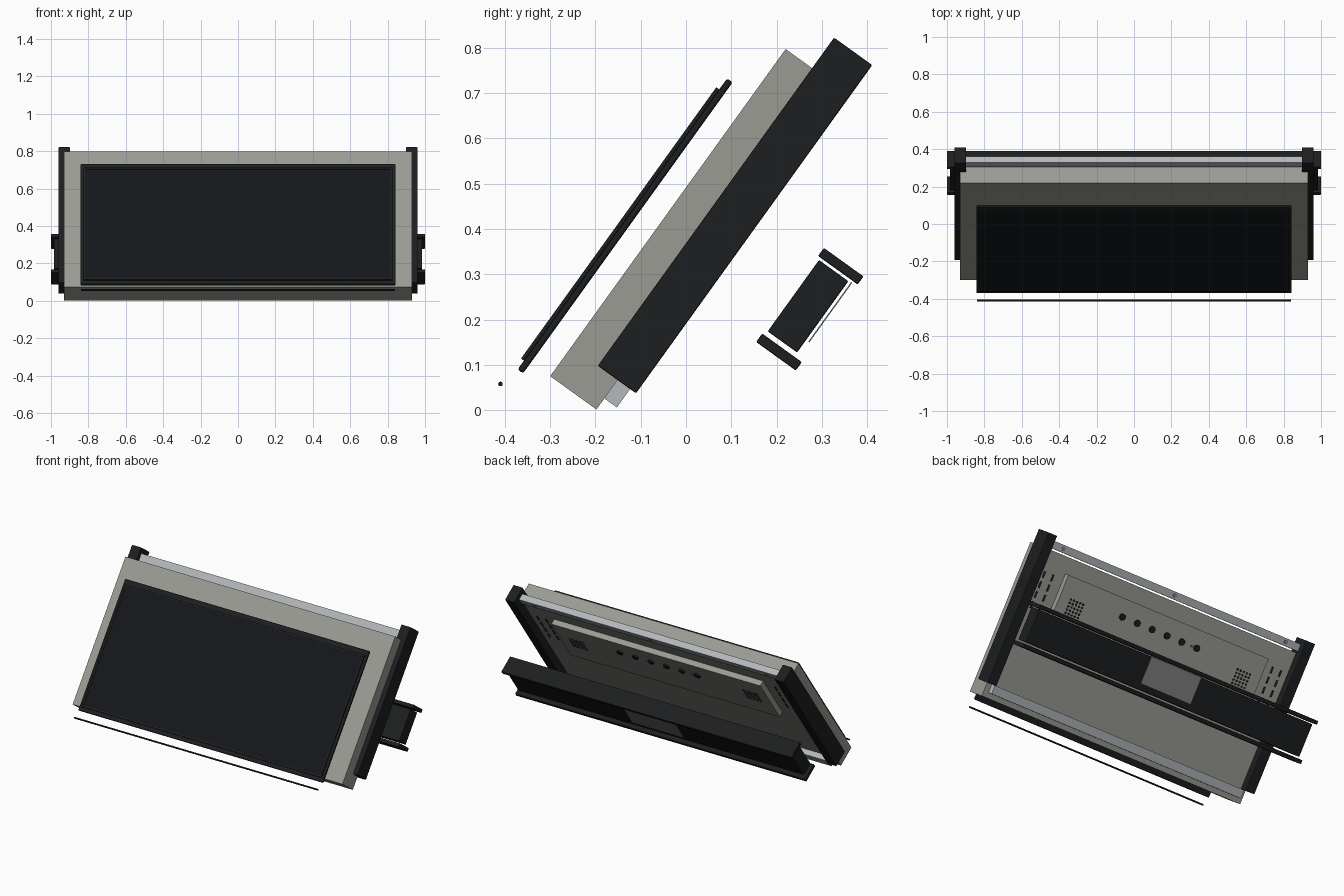
import bpy, bmesh, math
from mathutils import Matrix, Vector

if "Cube" in bpy.data.objects:
    bpy.data.objects.remove(bpy.data.objects["Cube"])

# Tilted frame: x across, u up the slope, w out of the back
A = math.radians(54.25)
C, S = math.cos(A), math.sin(A)
FRAME = Matrix(((1, 0, 0, 0), (0, C, -S, -0.30), (0, S, C, 0.075), (0, 0, 0, 1)))


def material(name, r, g, b):
    m = bpy.data.materials.new(name)
    m.diffuse_color = (r, g, b, 1)
    m.use_nodes = True
    m.node_tree.nodes["Principled BSDF"].inputs["Base Color"].default_value = m.diffuse_color
    return m


SHELL = material("warm_grey", 0.33, 0.33, 0.30)
STEEL = material("steel", 0.45, 0.48, 0.50)
BLACK = material("black", 0.012, 0.013, 0.014)
GLASS = material("dark_glass", 0.007, 0.008, 0.010)
PLATE = material("plate_grey", 0.22, 0.22, 0.22)
GREEN = material("green_led", 0.02, 0.25, 0.04)


def finish(name, bm, mat, bevel=0):
    me = bpy.data.meshes.new(name)
    bm.to_mesh(me)
    bm.free()
    ob = bpy.data.objects.new(name, me)
    bpy.context.collection.objects.link(ob)
    ob.matrix_world = FRAME
    me.materials.append(mat)
    if bevel:
        mod = ob.modifiers.new("Bevel", 'BEVEL')
        mod.width, mod.segments = bevel, 2
    return ob


def add_box(bm, x0, x1, u0, u1, w0, w1):
    mid = Vector(((x0 + x1) / 2, (u0 + u1) / 2, -(w0 + w1) / 2))
    size = Matrix.Diagonal((x1 - x0, u1 - u0, w1 - w0, 1))
    bmesh.ops.create_cube(bm, size=1, matrix=Matrix.Translation(mid) @ size)


def box(name, x0, x1, u0, u1, w0, w1, mat, bevel=0):
    bm = bmesh.new()
    add_box(bm, x0, x1, u0, u1, w0, w1)
    return finish(name, bm, mat, bevel)


def discs(name, points, w, radius, depth, mat, sides=20):
    bm = bmesh.new()
    for x, u in points:
        bmesh.ops.create_cone(bm, cap_ends=True, segments=sides, radius1=radius, radius2=radius,
                              depth=depth, matrix=Matrix.Translation((x, u, -w)))
    return finish(name, bm, mat)


# Main housing
box("housing", -0.93, 0.93, 0, 0.89, 0, 0.126, SHELL)

# Display: back frame, raised rim and glass
box("display_frame", -0.843, 0.843, -0.03, 0.762, -0.067, -0.052, BLACK, 0.005)
rim = bmesh.new()
for s in (-1, 1):
    add_box(rim, *sorted((s * 0.815, s * 0.826)), -0.006, 0.732, -0.075, -0.066)
add_box(rim, -0.815, 0.815, -0.006, 0.005, -0.075, -0.066)
add_box(rim, -0.815, 0.815, 0.721, 0.732, -0.075, -0.066)
finish("display_rim", rim, BLACK)
box("display_glass", -0.815, 0.815, 0.005, 0.721, -0.073, -0.066, GLASS)

# Thin rod floating below the display
bm = bmesh.new()
bmesh.ops.create_cone(bm, cap_ends=True, segments=16, radius1=0.005, radius2=0.005, depth=1.68,
                      matrix=Matrix.Translation((0, -0.078, 0.079)) @ Matrix.Rotation(math.pi / 2, 4, 'Y'))
finish("lower_rod", bm, BLACK)

# Side rails and steel cross rails
for s, side in ((-1, "left"), (1, "right")):
    x0, x1 = sorted((s * 0.897, s * 0.96))
    box(side + "_rail", x0, x1, 0.08, 0.973, 0.072, 0.176, BLACK, 0.003)
box("top_cross_rail", -0.897, 0.897, 0.90, 0.943, 0.097, 0.137, STEEL)
box("bottom_cross_rail", -0.897, 0.897, 0.03, 0.08, 0.126, 0.16, STEEL)
discs("cross_rail_bolts", [(x, 0.922) for x in (-0.8, 0, 0.8)], 0.137, 0.012, 0.006, PLATE)

# Raised control panel with buttons, light and speaker dots
box("control_panel", -0.72, 0.72, 0.47, 0.80, 0.126, 0.16, SHELL)
discs("control_buttons", [(0.286 - 0.107 * i, 0.70) for i in range(6)], 0.164, 0.019, 0.012, BLACK)
discs("status_light", [(-0.215, 0.70)], 0.162, 0.008, 0.008, GREEN)
dots = [(s * 0.60 + 0.022 * i, 0.64 + 0.02 * j)
        for s in (-1, 1) for i in range(-2, 3) for j in range(-2, 3)]
discs("speaker_dots", dots, 0.16, 0.007, 0.004, BLACK, 10)

# Vent slots at both ends of the housing back
slots = bmesh.new()
for s in (-1, 1):
    for x in (0.79, 0.85):
        for j in range(4):
            c, u = s * x, 0.55 + 0.06 * j
            add_box(slots, c - 0.006, c + 0.006, u, u + 0.04, 0.12, 0.128)
finish("vent_slots", slots, BLACK)

# Rear cross beam with separate flanges and a centre plate
box("rear_beam", -0.985, 0.985, 0.361, 0.555, 0.332, 0.412, BLACK, 0.003)
box("rear_beam_top_flange", -1, 1, 0.561, 0.583, 0.325, 0.433, BLACK, 0.003)
box("rear_beam_bottom_flange", -1, 1, 0.327, 0.35, 0.325, 0.433, BLACK, 0.003)
box("rear_centre_plate", -0.18, 0.18, 0.395, 0.557, 0.418, 0.421, PLATE)
